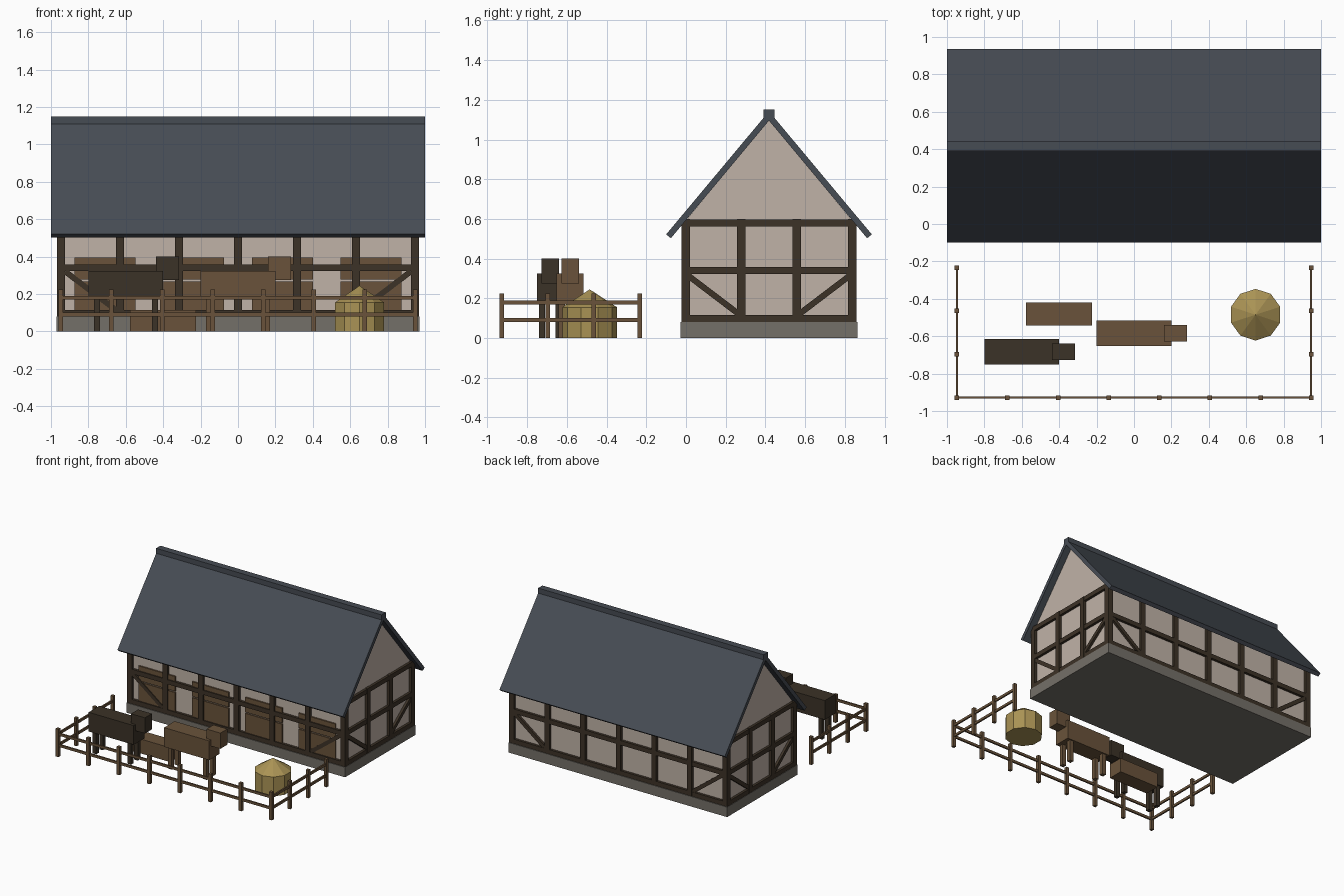
import bpy, bmesh, math
from mathutils import Matrix, Vector

old = bpy.data.objects.get("Cube")
if old:
    bpy.data.objects.remove(old, do_unlink=True)


def material(name, rgb):
    m = bpy.data.materials.new(name)
    m.use_nodes = True
    m.diffuse_color = (*rgb, 1)
    m.node_tree.nodes["Principled BSDF"].inputs["Base Color"].default_value = (*rgb, 1)
    return m


PLASTER = material("plaster", (0.53, 0.45, 0.39))
TIMBER = material("dark timber", (0.046, 0.032, 0.02))
SLATE = material("slate roof", (0.062, 0.072, 0.088))
STONE = material("foundation stone", (0.175, 0.16, 0.138))
WOOD = material("brown wood", (0.142, 0.086, 0.043))
HAY = material("hay", (0.40, 0.29, 0.09))
DARK_COAT = material("dark coat", (0.044, 0.032, 0.02))


def finish(name, bm, mat):
    bmesh.ops.recalc_face_normals(bm, faces=bm.faces)
    mesh = bpy.data.meshes.new(name)
    bm.to_mesh(mesh)
    bm.free()
    mesh.materials.append(mat)
    ob = bpy.data.objects.new(name, mesh)
    bpy.context.collection.objects.link(ob)
    return ob


def add_box(bm, center, size, rot=Matrix()):
    bmesh.ops.create_cube(bm, size=1, matrix=Matrix.Translation(center) @ rot @ Matrix.Diagonal((*size, 1)))


def boxes(name, items, mat):
    bm = bmesh.new()
    for item in items:
        add_box(bm, *item)
    return finish(name, bm, mat)


def span(lo, hi):
    """Box given by its two opposite corners."""
    lo, hi = Vector(lo), Vector(hi)
    return (lo + hi) / 2, hi - lo


def extrude_x(name, profile, half, mat):
    """Extrude a (y, z) profile along x."""
    bm = bmesh.new()
    face = bm.faces.new([bm.verts.new((-half, y, z)) for y, z in profile])
    ext = bmesh.ops.extrude_face_region(bm, geom=[face])
    verts = [v for v in ext["geom"] if isinstance(v, bmesh.types.BMVert)]
    bmesh.ops.translate(bm, verts=verts, vec=(2 * half, 0, 0))
    return finish(name, bm, mat)


# Barn body
YC = 0.418            # barn centre line
HX, HY = 0.946, 0.42  # wall half length and half depth
T = 0.043             # timber thickness
BASE, PLATE = 0.08, 0.60

boxes("foundation", [((0, YC, BASE / 2), (1.94, 0.892, BASE))], STONE)
extrude_x("plaster_walls", [(YC - HY, BASE), (YC + HY, BASE), (YC + HY, 0.59),
                            (YC, 1.10), (YC - HY, 0.59)], HX, PLASTER)

# Timber frame: posts, rails and corner braces
frame = []
post_h = PLATE - BASE
for i in range(7):
    for s in (-1, 1):
        frame.append(((-HX + i * HX / 3, YC + s * HY, BASE + post_h / 2), (T, T, post_h)))
for i in (1, 2):
    for s in (-1, 1):
        frame.append(((s * HX, YC - HY + i * HY * 2 / 3, BASE + post_h / 2), (T, T, post_h)))
for z in (0.098, 0.34, 0.58):
    for s in (-1, 1):
        frame.append(((0, YC + s * HY, z), (2 * HX + T, T - 0.002, 0.036)))
        frame.append(((s * HX, YC, z), (T - 0.002, 2 * HY + T, 0.036)))

drop = 0.205
for sx in (-1, 1):
    for sy in (-1, 1):
        run = 0.27
        a = math.atan2(drop, run)
        frame.append(((sx * (HX - 0.157), YC + sy * HY, 0.218), (math.hypot(run, drop), T - 0.006, 0.03),
                      Matrix.Rotation(-sx * a, 4, "Y")))
        frame.append(((sx * HX, YC + sy * (HY - 0.14), 0.218), (T - 0.006, math.hypot(run, drop), 0.03),
                      Matrix.Rotation(sy * a, 4, "X")))
boxes("timber_frame", frame, TIMBER)

# Split stable doors, upper and lower leaves
leaves = []
for x in (-0.71, -0.237, 0.237, 0.71):
    for lo, hi in ((BASE, 0.268), (0.278, 0.396)):
        leaves.append(span((x - 0.163, -0.014, lo), (x + 0.163, 0.01, hi)))
boxes("stable_doors", leaves, WOOD)

# Roof slabs and ridge cap
for s, name in ((-1, "front_roof"), (1, "back_roof")):
    extrude_x(name, [(YC, 1.142), (YC + s * 0.518, 0.522), (YC + s * 0.494, 0.503), (YC, 1.095)], 1.0, SLATE)
boxes("ridge_cap", [span((-1, YC - 0.027, 1.10), (1, YC + 0.027, 1.15))], SLATE)

# Paddock fence
FX, FY0, FY1 = 0.947, -0.928, -0.233
posts = [(-FX + i * 2 * FX / 7, FY0) for i in range(8)]
posts += [(s * FX, FY0 + i * (FY1 - FY0) / 3) for s in (-1, 1) for i in (1, 2, 3)]
boxes("fence_posts", [((x, y, 0.112), (0.024, 0.024, 0.224)) for x, y in posts], WOOD)
rails = []
for z in (0.09, 0.18):
    rails.append(((0, FY0, z), (2 * FX, 0.012, 0.02)))
    for s in (-1, 1):
        rails.append(((s * FX, (FY0 + FY1) / 2, z), (0.012, FY1 - FY0, 0.02)))
boxes("fence_rails", rails, WOOD)


# Standing animals: body, head and four legs
def animal(name, x, y, mat):
    parts = [((x, y, 0.247), (0.4, 0.134, 0.154)),
             ((x + 0.222, y, 0.337), (0.123, 0.088, 0.126))]
    for sx in (-1, 1):
        for sy in (-1, 1):
            parts.append(((x + sx * 0.155, y + sy * 0.042, 0.09), (0.032, 0.032, 0.18)))
    boxes(name, parts, mat)


animal("brown_animal", 0, -0.584, WOOD)
animal("dark_animal", -0.6, -0.683, DARK_COAT)

# Low trough resting on the ground
boxes("trough", [span((-0.577, -0.543, 0), (-0.225, -0.42, 0.115))], WOOD)

# Haystack: drum with a pointed top
bm = bmesh.new()
for z, h, top in ((0.0, 0.155, 0.138), (0.155, 0.09, 0.0)):
    bmesh.ops.create_cone(bm, cap_ends=True, segments=10, radius1=0.138, radius2=top, depth=h,
                          matrix=Matrix.Translation((0.65, -0.485, z + h / 2)))
bmesh.ops.remove_doubles(bm, verts=bm.verts, dist=0.0001)
finish("haystack", bm, HAY)
